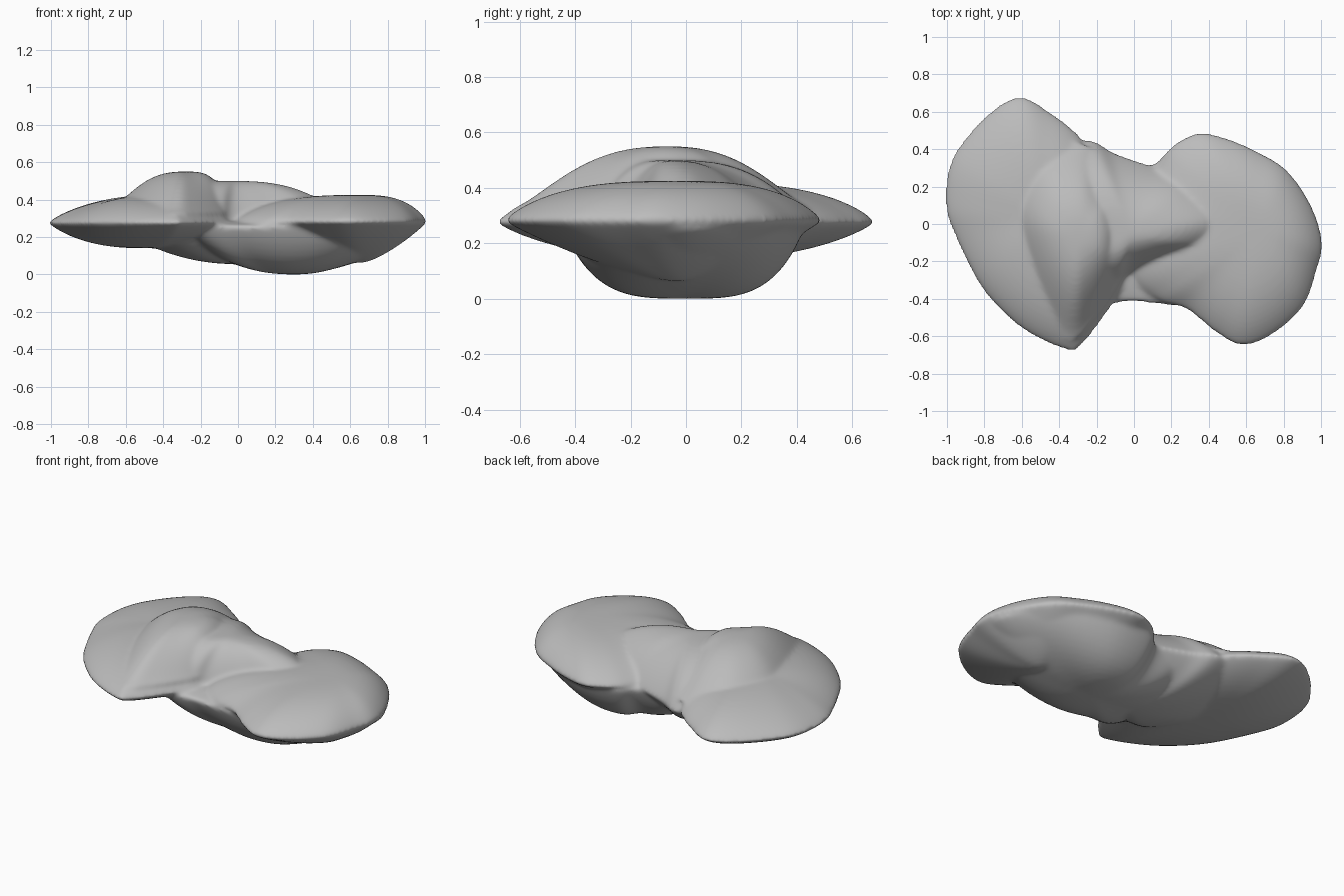
import bpy, bmesh
from mathutils import Vector

cube = bpy.data.objects.get("Cube")
if cube:
    bpy.data.objects.remove(cube, do_unlink=True)

STEPS = 6     # spline samples per outline point
RINGS = 14    # rings between rim and centre


def closed_spline(points):
    """Smooth closed loop through the outline points."""
    pts = [Vector(p) for p in points]
    n = len(pts)
    loop = []
    for i in range(n):
        a, b, c, d = (pts[(i + k) % n] for k in (-1, 0, 1, 2))
        for s in range(STEPS):
            t = s / STEPS
            loop.append(0.5 * (2 * b + (c - a) * t + (2 * a - 5 * b + 4 * c - d) * t ** 2
                               + (3 * b - 3 * c + d - a) * t ** 3))
    return loop


def fullness(direction, shape):
    """Blend the profile powers for -x, y and +x by direction."""
    minus_x, along_y, plus_x = shape
    c = direction.normalized().x
    return along_y + ((plus_x if c > 0 else minus_x) - along_y) * c * c


def lens(bm, outline, centre, rim, top, bottom):
    """Closed pillow; top and bottom are (height, -x, y, +x power, flare)."""
    loop = closed_spline(outline)
    centre = Vector(centre)
    n = len(loop)
    rim_ring = [bm.verts.new((p.x, p.y, rim)) for p in loop]
    for peak, *shape, flare in (top, bottom):
        powers = [fullness(p - centre, shape) for p in loop]
        previous = rim_ring
        for k in range(1, RINGS):
            r = 1 - (k / RINGS) ** 1.5
            ring = [bm.verts.new((*centre.lerp(v, r), rim + (peak - rim) * (1 - r ** p) ** flare))
                    for v, p in zip(loop, powers)]
            for i in range(n):
                j = (i + 1) % n
                bm.faces.new((previous[i], previous[j], ring[j], ring[i]))
            previous = ring
        tip = bm.verts.new((*centre, peak))
        for i in range(n):
            bm.faces.new((previous[i], previous[(i + 1) % n], tip))


bm = bmesh.new()

# Large lobe
lens(bm, [(-.61, .68), (-.78, .59), (-.97, .36), (-1.01, .12), (-.96, -.06), (-.81, -.35),
          (-.6, -.56), (-.36, -.675), (-.28, -.65), (-.12, -.44), (-.04, -.28), (-.06, 0),
          (-.09, .2), (-.28, .46), (-.45, .6)],
     (-.5, .03), .275, (.42, 1.7, 2.8, 3, .75), (.14, 2.4, 2.4, 3, .85))

# Swelling on top of the large lobe, next to the neck
lens(bm, [(-.7, .05), (-.62, -.25), (-.48, -.5), (-.34, -.62), (-.22, -.53), (-.06, -.29),
          (-.03, -.1), (-.05, .12), (-.1, .24), (-.26, .43), (-.5, .42), (-.64, .28)],
     (-.29, -.07), .33, (.55, 2.5, 2.5, 4, 1.4), (.25, 2, 2, 2, .8))

# Small lobe, running into the neck
lens(bm, [(.12, .3), (.2, .42), (.34, .49), (.5, .46), (.66, .39), (.82, .29), (.95, .1),
          (1.01, -.1), (.98, -.25), (.91, -.44), (.75, -.59), (.58, -.655), (.43, -.58),
          (.28, -.46), (.12, -.4), (-.02, -.25), (0, .1)],
     (.66, -.03), .28, (.425, 2.8, 2.9, 2.8, .8), (.06, 1.4, 1.4, 1.4, .95))

# Underside keel below the small lobe and neck
lens(bm, [(-.4, 0), (-.28, .22), (-.1, .31), (.1, .32), (.22, .41), (.5, .41), (.78, .27),
          (.98, 0), (.88, -.25), (.62, -.41), (.3, -.44), (0, -.415), (-.25, -.4)],
     (.3, 0), .255, (.29, 3, 3, 3, .6), (0, 1.8, 3.6, 1.7, .85))

# Neck ridge, buried in the large lobe at one end
lens(bm, [(-.65, 0), (-.5, .34), (-.26, .45), (-.1, .38), (.1, .31), (.35, .24), (.6, .05),
          (.48, -.12), (.2, -.2), (-.02, -.27), (-.14, -.36), (-.45, -.35)],
     (-.02, -.05), .26, (.5, 4, 2.3, 2.6, .9), (.055, 2, 2, 2, .9))

bmesh.ops.recalc_face_normals(bm, faces=bm.faces)
mesh = bpy.data.meshes.new("rock_body")
bm.to_mesh(mesh)
bm.free()
rock = bpy.data.objects.new("rock_body", mesh)
bpy.context.collection.objects.link(rock)

# Grey stone
stone = bpy.data.materials.new("grey_stone")
stone.use_nodes = True
colour = (.5, .5, .5, 1)
stone.diffuse_color = colour
stone.node_tree.nodes["Principled BSDF"].inputs["Base Color"].default_value = colour
mesh.materials.append(stone)

# Fuse the parts and soften the seams
fuse = rock.modifiers.new("fuse", "REMESH")
fuse.mode = "VOXEL"
fuse.voxel_size = .012
fuse.use_smooth_shade = True
soften = rock.modifiers.new("soften", "SMOOTH")
soften.factor = .5
soften.iterations = 12
